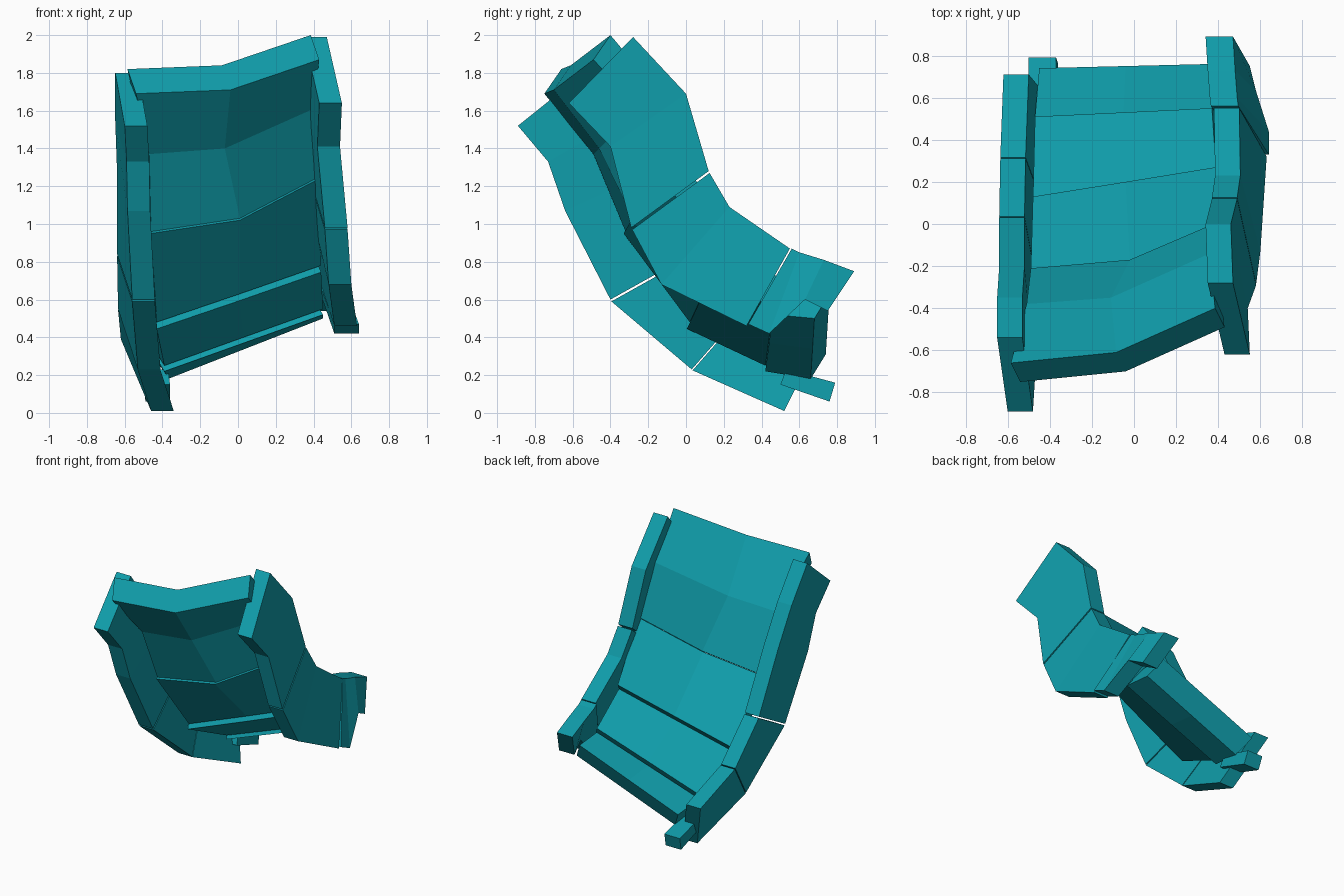
import bpy, bmesh

cube = bpy.data.objects.get("Cube")
if cube:
    bpy.data.objects.remove(cube)

teal = bpy.data.materials.new("teal_paint")
teal.use_nodes = True
COLOR = (0.005, 0.335, 0.4, 1)
teal.diffuse_color = COLOR
teal.node_tree.nodes["Principled BSDF"].inputs["Base Color"].default_value = COLOR


def loft(name, sections):
    """Closed flat-shaded solid through a list of cross-section rings."""
    bm = bmesh.new()
    rings = [[bm.verts.new(p) for p in ring] for ring in sections]
    n = len(rings[0])
    for a, b in zip(rings, rings[1:]):
        for i in range(n):
            j = (i + 1) % n
            bm.faces.new((a[i], a[j], b[j], b[i]))
    bm.faces.new(rings[0])
    bm.faces.new(rings[-1])
    bmesh.ops.recalc_face_normals(bm, faces=bm.faces)
    mesh = bpy.data.meshes.new(name)
    bm.to_mesh(mesh)
    bm.free()
    mesh.materials.append(teal)
    obj = bpy.data.objects.new(name, mesh)
    bpy.context.collection.objects.link(obj)
    return obj


def plank(low, high, width=0.12):
    """Rail cross-section: lower and upper edge, each given by its inner x, y, z."""
    (a, b, c), (d, e, f) = low, high
    return [(a, b, c), (a + width, b, c), (d + width, e, f), (d, e, f)]


def shift(ring, dy, dz):
    return [(x, y + dy, z + dz) for x, y, z in ring]


def board(low, lift):
    """Panel cross-section: three lower points, lifted to make the upper ones."""
    dx, dy, dz = lift
    return low + [(x + dx, y + dy, z + dz) for x, y, z in reversed(low)]


# Bent centre panel, in four overlapping lengths
top = board([(-.54, -.75, 1.69), (-.04, -.70, 1.71), (.43, -.49, 1.87)], (-.045, .09, .13))
bend = board([(-.47, -.49, 1.37), (-.07, -.46, 1.40), (.40, -.25, 1.61)], (-.04, .11, .08))
middle = board([(-.46, -.32, .96), (.01, -.28, 1.03), (.43, -.10, 1.25)], (-.03, .11, .07))
knee = board([(-.43, .02, .48), (.01, .09, .63), (.44, .16, .78)], (-.05, .11, .12))
lower = board([(-.39, .42, .25), (.03, .44, .40), (.45, .46, .55)], (-.08, .09, .13))
end = board([(-.37, .66, .18), (.04, .67, .34), (.45, .68, .50)], (-.08, .08, .13))
loft("upper_panel", [top, bend, middle])
loft("middle_panel", [shift(middle, -.01, -.01), knee])
loft("lower_panel", [shift(knee, -.015, -.035), lower])
loft("end_panel", [shift(lower, .0, -.03), end])

# Left rail
left = [plank(*p) for p in (
    ((.43, -.62, 1.64), (.35, -.28, 1.99)),
    ((.42, -.40, 1.41), (.34, 0, 1.69)),
    ((.46, -.29, .98), (.37, .12, 1.28)),
    ((.48, -.13, .68), (.385, .23, 1.09)),
    ((.51, .32, .46), (.38, .55, .87)))]
loft("left_rail_upper", left[:3])
loft("left_rail_lower", [shift(left[2], .005, -.01)] + left[3:])
loft("left_rail_end", [plank(*p, .13) for p in (
    ((.51, .33, .47), (.365, .56, .87)),
    ((.51, .44, .42), (.36, .60, .85)),
    ((.45, .63, .60), (.35, .73, .81)),
    ((.42, .75, .54), (.34, .89, .75)))])

# Right rail
right = [plank(*p) for p in (
    ((-.60, -.89, 1.52), (-.65, -.54, 1.80)),
    ((-.59, -.73, 1.33), (-.65, -.35, 1.55)),
    ((-.585, -.64, 1.07), (-.64, -.20, 1.27)),
    ((-.56, -.40, .60), (-.64, .03, .84)),
    ((-.53, .03, .23), (-.635, .31, .55)),
    ((-.46, .52, .01), (-.62, .71, .39)))]
loft("right_rail_upper", right[:4])
loft("right_rail_middle", [shift(right[3], .005, -.01), right[4]])
loft("right_rail_lower", [shift(right[4], .005, -.005), right[5]])

# Small tab at the foot of the right rail
loft("right_foot", [plank((-.49, .50, .15), (-.50, .53, .23), .13),
                    plank((-.49, .76, .06), (-.50, .79, .16), .13)])
